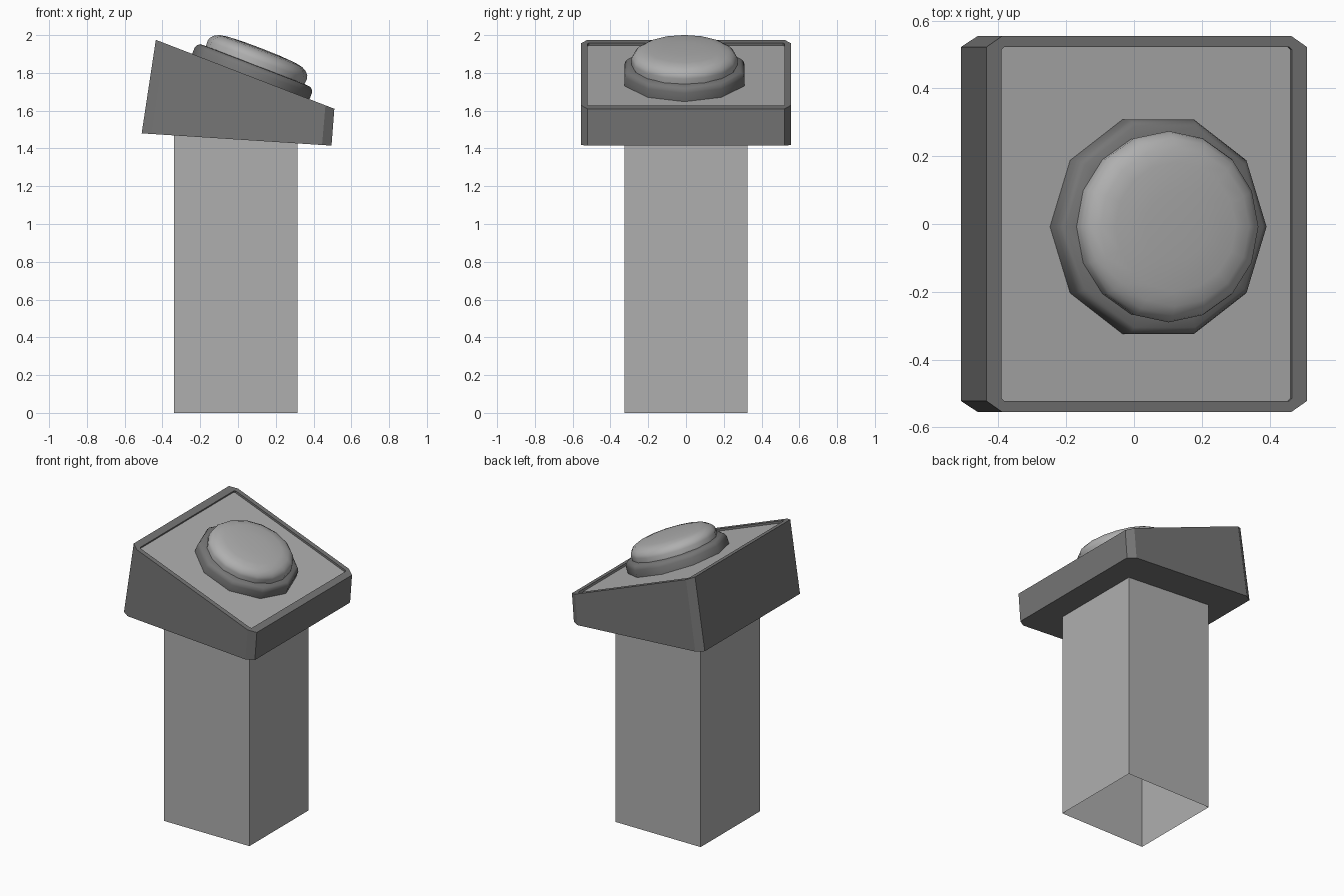
import bpy, bmesh, math
from mathutils import Vector, Matrix

if "Cube" in bpy.data.objects:
    bpy.data.objects.remove(bpy.data.objects["Cube"])


def material(name, v):
    m = bpy.data.materials.new(name)
    m.diffuse_color = (v, v, v, 1)
    m.use_nodes = True
    m.node_tree.nodes["Principled BSDF"].inputs["Base Color"].default_value = m.diffuse_color
    return m


LIGHT = material("light grey", 0.43)
DARK = material("dark grey", 0.18)

# Sloping control face: passes through these two points
TL, TR = Vector((-0.435, 0, 1.975)), Vector((0.51, 0, 1.61))
SLOPE = math.atan2(TL.z - TR.z, TR.x - TL.x)
NORMAL = Vector((math.sin(SLOPE), 0, math.cos(SLOPE)))


def on_top(x):
    return TL.z - (x - TL.x) * math.tan(SLOPE)


def on_bottom(x):
    return 1.48 - (x + 0.51) * 0.065 / 1.005


def finish(name, bm, mats, smooth=False):
    bmesh.ops.recalc_face_normals(bm, faces=bm.faces)
    me = bpy.data.meshes.new(name)
    bm.to_mesh(me)
    bm.free()
    for m in mats:
        me.materials.append(m)
    for p in me.polygons:
        p.use_smooth = smooth
    ob = bpy.data.objects.new(name, me)
    bpy.context.collection.objects.link(ob)
    return ob


def bridge(bm, a, b):
    n = len(a)
    return [bm.faces.new((a[i], a[(i + 1) % n], b[(i + 1) % n], b[i])) for i in range(n)]


# Post: square tube, open at the bottom
bm = bmesh.new()
corners = [(-0.34, -0.325), (0.315, -0.325), (0.315, 0.325), (-0.34, 0.325)]
low = [bm.verts.new((x, y, 0)) for x, y in corners]
high = [bm.verts.new((x, y, on_bottom(x))) for x, y in corners]
bridge(bm, low, high)
finish("post", bm, [LIGHT])


# Head: wedge with chamfered corners and a recessed panel
def outline(x0, x1, y, cx, cy):
    return [(x0 + cx, -y), (x1 - cx, -y), (x1, -y + cy), (x1, y - cy),
            (x1 - cx, y), (x0 + cx, y), (x0, y - cy), (x0, -y + cy)]


bm = bmesh.new()
bottom = [bm.verts.new((x, y, on_bottom(x))) for x, y in outline(-0.51, 0.495, 0.555, 0.05, 0.033)]
top = [bm.verts.new((x, y, on_top(x))) for x, y in outline(-0.435, 0.51, 0.555, 0.047, 0.033)]
inner = [bm.verts.new((x, y, on_top(x))) for x, y in outline(-0.39, 0.466, 0.522, 0.008, 0.008)]
floor = [bm.verts.new(v.co - NORMAL * 0.014) for v in inner]
bm.faces.new(bottom)
bridge(bm, bottom, top)
bridge(bm, top, inner)
bridge(bm, inner, floor)
panel = bm.faces.new(floor)
panel.material_index = 1
finish("head", bm, [DARK, LIGHT])


# Turned parts standing on the sloping face
def turned(name, profile, sides, mat):
    bm = bmesh.new()
    rings = [[bm.verts.new((r * math.cos(2 * math.pi * i / sides),
                            r * math.sin(2 * math.pi * i / sides), h))
              for i in range(sides)] for r, h in profile]
    for a, b in zip(rings, rings[1:]):
        bridge(bm, a, b)
    bm.faces.new(rings[-1])
    bmesh.ops.transform(bm, verts=bm.verts, matrix=Matrix.Translation((0.068, -0.008, on_top(0.068)))
                        @ Matrix.Rotation(SLOPE, 4, 'Y'))
    return finish(name, bm, [mat], True)


# Button collar
turned("button_collar", [(0.333, -0.014), (0.333, 0.034), (0.326, 0.052), (0.312, 0.063), (0.26, 0.066)], 10, DARK)
# Push button
turned("push_button", [(0.278, 0.045), (0.282, 0.095), (0.277, 0.112), (0.262, 0.130),
                       (0.235, 0.145), (0.19, 0.153), (0.10, 0.158), (0.03, 0.159)], 16, LIGHT)
